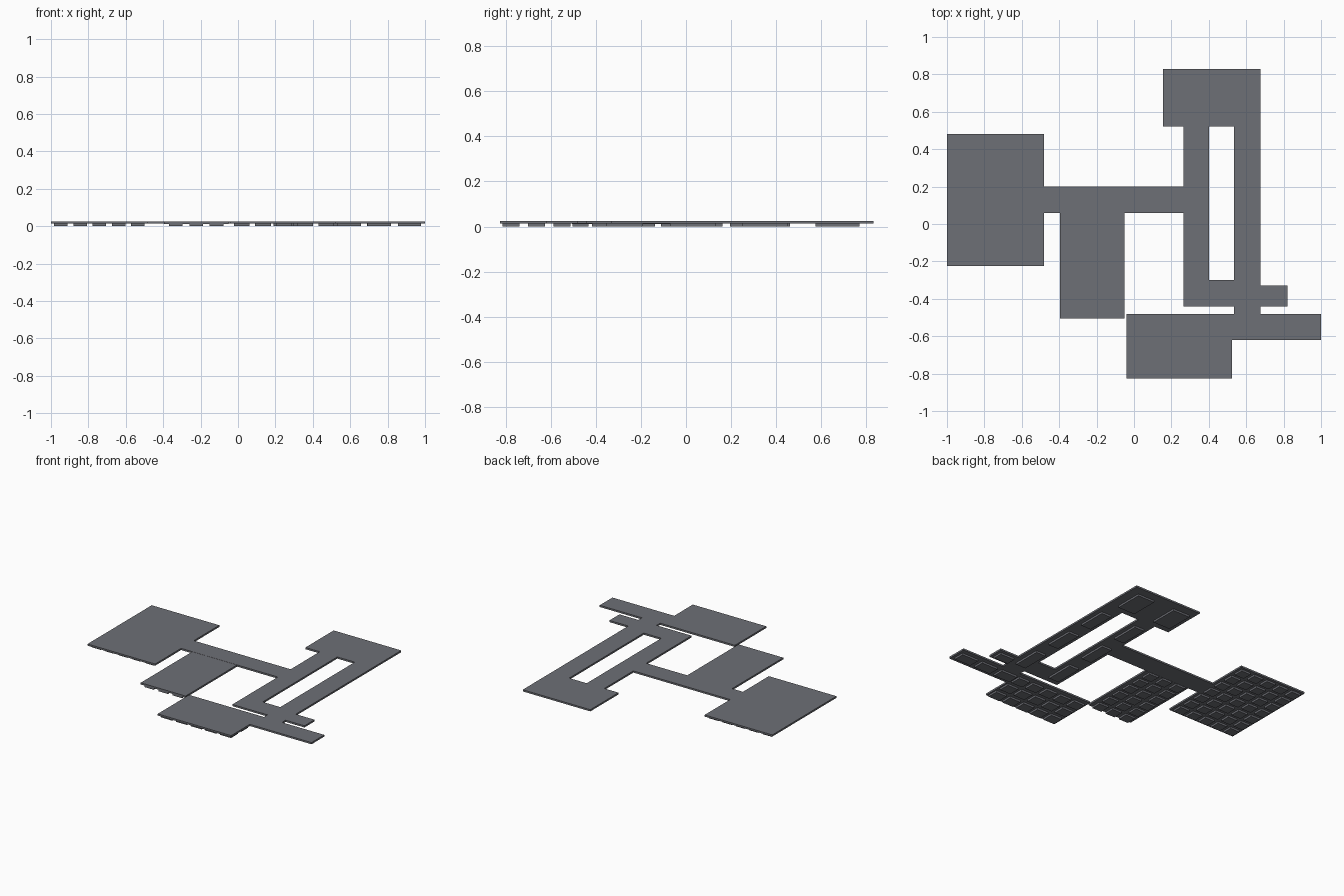
import bpy, bmesh
from mathutils import Matrix, Vector

if "Cube" in bpy.data.objects:
    bpy.data.objects.remove(bpy.data.objects["Cube"])

Z_BASE, Z_TOP = 0.013, 0.025

mat = bpy.data.materials.new("slate_grey")
mat.diffuse_color = (0.155, 0.16, 0.18, 1)
mat.use_nodes = True
mat.node_tree.nodes["Principled BSDF"].inputs["Base Color"].default_value = mat.diffuse_color


def finish(name, bm):
    bmesh.ops.recalc_face_normals(bm, faces=bm.faces[:])
    me = bpy.data.meshes.new(name)
    bm.to_mesh(me)
    bm.free()
    me.materials.clear()
    me.materials.append(mat)
    ob = bpy.data.objects.new(name, me)
    bpy.context.scene.collection.objects.link(ob)
    return ob


def add_box(bm, x0, x1, y0, y1, z0, z1):
    m = Matrix.Translation(((x0 + x1) / 2, (y0 + y1) / 2, (z0 + z1) / 2))
    m = m @ Matrix.Diagonal((x1 - x0, y1 - y0, z1 - z0, 1))
    bmesh.ops.create_cube(bm, size=1, matrix=m)


def tiles(name, x, y, nx, ny, px, py, w, h):
    """Grid of pads under the slab; x, y is the centre of the first pad."""
    bm = bmesh.new()
    for i in range(nx):
        for j in range(ny):
            cx, cy = x + i * px, y + j * py
            add_box(bm, cx - w / 2, cx + w / 2, cy - h / 2, cy + h / 2, 0, Z_BASE)
    finish(name, bm)


# Main slab: flat outline with one slot
outline = [(-1, -0.225), (-0.48, -0.225), (-0.48, 0.06), (0.265, 0.06),
           (0.265, -0.44), (0.535, -0.44), (0.535, -0.48), (-0.04, -0.48),
           (-0.04, -0.825), (0.525, -0.825), (0.525, -0.62), (1, -0.62),
           (1, -0.48), (0.675, -0.48), (0.675, -0.44), (0.82, -0.44),
           (0.82, -0.33), (0.675, -0.33), (0.675, 0.83), (0.155, 0.83),
           (0.155, 0.52), (0.265, 0.52), (0.265, 0.2), (-0.48, 0.2),
           (-0.48, 0.48), (-1, 0.48)]
slot = [(0.4, -0.3), (0.535, -0.3), (0.535, 0.52), (0.4, 0.52)]

cu = bpy.data.curves.new("slab_outline", 'CURVE')
cu.dimensions = '2D'
cu.fill_mode = 'BOTH'
cu.extrude = (Z_TOP - Z_BASE) / 2
for pts in (outline, slot):
    sp = cu.splines.new('POLY')
    sp.points.add(len(pts) - 1)
    for p, (x, y) in zip(sp.points, pts):
        p.co = (x, y, 0, 1)
    sp.use_cyclic_u = True
tmp = bpy.data.objects.new("slab_outline", cu)
bpy.context.scene.collection.objects.link(tmp)
dg = bpy.context.evaluated_depsgraph_get()
me = bpy.data.meshes.new_from_object(tmp.evaluated_get(dg))
bm = bmesh.new()
bm.from_mesh(me)
for f in bm.faces:
    f.material_index = 0
    f.smooth = False
bmesh.ops.remove_doubles(bm, verts=bm.verts[:], dist=1e-4)
bmesh.ops.translate(bm, verts=bm.verts[:], vec=Vector((0, 0, (Z_TOP + Z_BASE) / 2)))
bpy.data.objects.remove(tmp)
bpy.data.meshes.remove(me)
finish("main_slab", bm)

# Centre room slab, slightly lower than the rest
bm = bmesh.new()
add_box(bm, -0.395, -0.05, -0.505, 0.06, Z_BASE - 0.001, Z_TOP - 0.001)
finish("centre_room_slab", bm)

# Pads on the underside
tiles("left_room_pads", -0.947, -0.172, 5, 7, 0.103, 0.1, 0.072, 0.068)
tiles("centre_room_pads", -0.333, -0.467, 3, 6, 0.109, 0.098, 0.073, 0.07)
tiles("front_room_pads", 0.02, -0.775, 5, 3, 0.113, 0.113, 0.085, 0.075)
tiles("front_arm_pads", 0.595, -0.55, 3, 1, 0.161, 1, 0.125, 0.075)
tiles("back_room_pads", 0.255, 0.672, 2, 1, 0.29, 1, 0.13, 0.195)
tiles("right_passage_pads", 0.605, -0.29, 1, 3, 1, 0.32, 0.075, 0.2)
tiles("left_passage_pads", 0.333, -0.29, 1, 3, 1, 0.32, 0.075, 0.2)
tiles("side_arm_pad", 0.745, -0.385, 1, 1, 1, 1, 0.11, 0.065)
